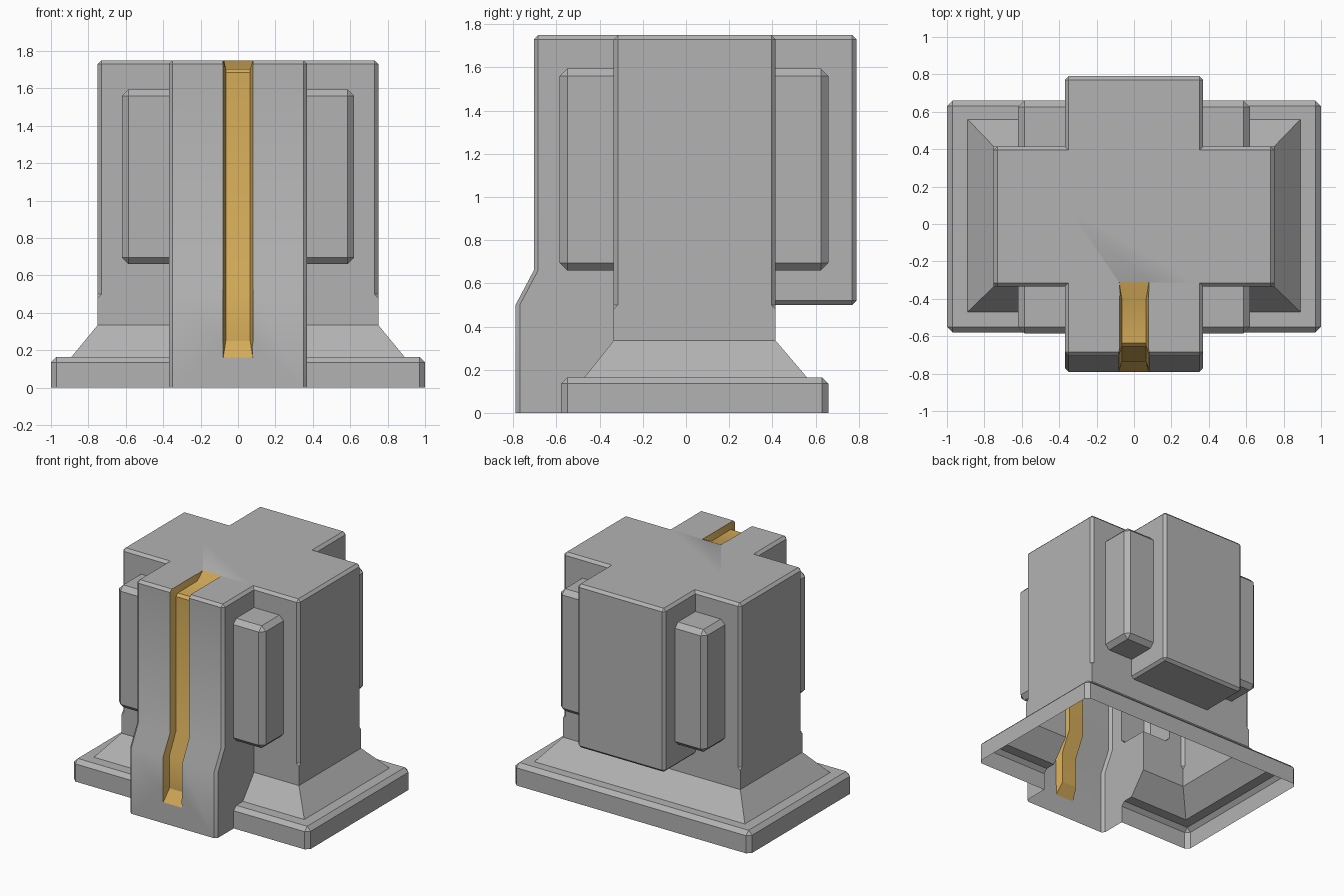
import bpy, bmesh, math

if "Cube" in bpy.data.objects:
    bpy.data.objects.remove(bpy.data.objects["Cube"], do_unlink=True)


def material(name, rgb):
    m = bpy.data.materials.new(name)
    m.use_nodes = True
    m.diffuse_color = (*rgb, 1)
    m.node_tree.nodes["Principled BSDF"].inputs["Base Color"].default_value = (*rgb, 1)
    return m


MATS = [material("stone_grey", (0.45, 0.45, 0.45)), material("warm_gold", (0.66, 0.41, 0.10))]


def loft(name, rings, mat=0):
    """Skin a closed solid through rings that have equal point counts."""
    bm = bmesh.new()
    loops = [[bm.verts.new(p) for p in ring] for ring in rings]
    n = len(loops[0])
    for a, b in zip(loops, loops[1:]):
        for i in range(n):
            j = (i + 1) % n
            bm.faces.new((a[i], a[j], b[j], b[i]))
    bm.faces.new(loops[0][::-1])
    bm.faces.new(loops[-1])
    bmesh.ops.remove_doubles(bm, verts=bm.verts, dist=1e-5)
    bmesh.ops.recalc_face_normals(bm, faces=bm.faces)
    for f in bm.faces:
        f.material_index = mat
    mesh = bpy.data.meshes.new(name)
    bm.to_mesh(mesh)
    bm.free()
    for m in MATS:
        mesh.materials.append(m)
    ob = bpy.data.objects.new(name, mesh)
    bpy.context.collection.objects.link(ob)
    return ob


def rect(z, hx, y0, y1, c):
    """Rectangle at height z with corners chamfered by c."""
    return [(-hx + c, y0, z), (hx - c, y0, z), (hx, y0 + c, z), (hx, y1 - c, z),
            (hx - c, y1, z), (-hx + c, y1, z), (-hx, y1 - c, z), (-hx, y0 + c, z)]


def block(name, *sections):
    return loft(name, [rect(*s) for s in sections])


def combine(target, other, operation):
    mod = target.modifiers.new(operation.lower(), "BOOLEAN")
    mod.object, mod.operation, mod.solver = other, operation, "EXACT"
    bpy.context.view_layer.objects.active = target
    bpy.ops.object.modifier_apply(modifier=mod.name)
    bpy.data.objects.remove(other, do_unlink=True)


# Core with sloped skirt and chamfered corners
housing = block("housing",
                (0.10, 0.89, -0.47, 0.56, 0), (0.165, 0.89, -0.47, 0.56, 0),
                (0.335, 0.75, -0.335, 0.415, 0), (0.48, 0.75, -0.335, 0.415, 0),
                (0.50, 0.75, -0.335, 0.415, 0.02), (1.73, 0.75, -0.335, 0.415, 0.02),
                (1.75, 0.73, -0.315, 0.395, 0))

# Base plate
base = block("base_plate", (0, 1, -0.58, 0.66, 0.03), (0.135, 1, -0.58, 0.66, 0.03),
             (0.165, 0.97, -0.55, 0.63, 0))

# Front column that kicks out at the foot
column = block("front_column", (0, 0.37, -0.79, 0.1, 0.02), (0.5, 0.37, -0.79, 0.1, 0.02),
               (0.66, 0.37, -0.705, 0.1, 0.02), (1.73, 0.37, -0.705, 0.1, 0.02),
               (1.75, 0.35, -0.685, 0.08, 0))

# Rear block, hanging clear of the base
rear = block("rear_block", (0.5, 0.35, 0.12, 0.77, 0), (0.52, 0.37, 0.1, 0.79, 0.02),
             (1.73, 0.37, 0.1, 0.79, 0.02), (1.75, 0.35, 0.12, 0.77, 0))

# Four corner pillars, as one block passing through the core
pillars = block("corner_pillars", (0.66, 0.585, -0.55, 0.625, 0),
                (0.695, 0.62, -0.585, 0.66, 0.035), (1.56, 0.62, -0.585, 0.66, 0.035),
                (1.595, 0.585, -0.55, 0.625, 0))

for part in (base, column, rear, pillars):
    combine(housing, part, "UNION")

# Gold channel: floor point (y, z), outward offset (y, z), floor half width
stations = [((-0.306, 1.752), (0, 0.1), 0.08), ((-0.40, 1.705), (0, 0.1), 0.065),
            ((-0.635, 1.705), (-0.08, 0.1), 0.065), ((-0.655, 1.685), (-0.1, 0.08), 0.065),
            ((-0.655, 0.66), (-0.1, 0), 0.065), ((-0.735, 0.5), (-0.1, 0), 0.065),
            ((-0.735, 0.25), (-0.1, 0), 0.065), ((-0.793, 0.155), (-0.1, 0), 0.08)]
W = 0.095
channel = loft("channel_cutter",
               [[(-h, y, z), (h, y, z), (W, y + dy, z + dz), (-W, y + dy, z + dz)]
                for (y, z), (dy, dz), h in stations], 1)
channel.hide_render = True
combine(housing, channel, "DIFFERENCE")

# Open underside
bm = bmesh.new()
bm.from_mesh(housing.data)
floor = [f for f in bm.faces if all(v.co.z < 1e-4 for v in f.verts)]
bmesh.ops.delete(bm, geom=floor, context="FACES")
bm.to_mesh(housing.data)
bm.free()

# Soft kink on the column, crisp chamfers elsewhere
bpy.ops.object.select_all(action="DESELECT")
housing.select_set(True)
bpy.context.view_layer.objects.active = housing
bpy.ops.object.shade_smooth_by_angle(angle=math.radians(30))
